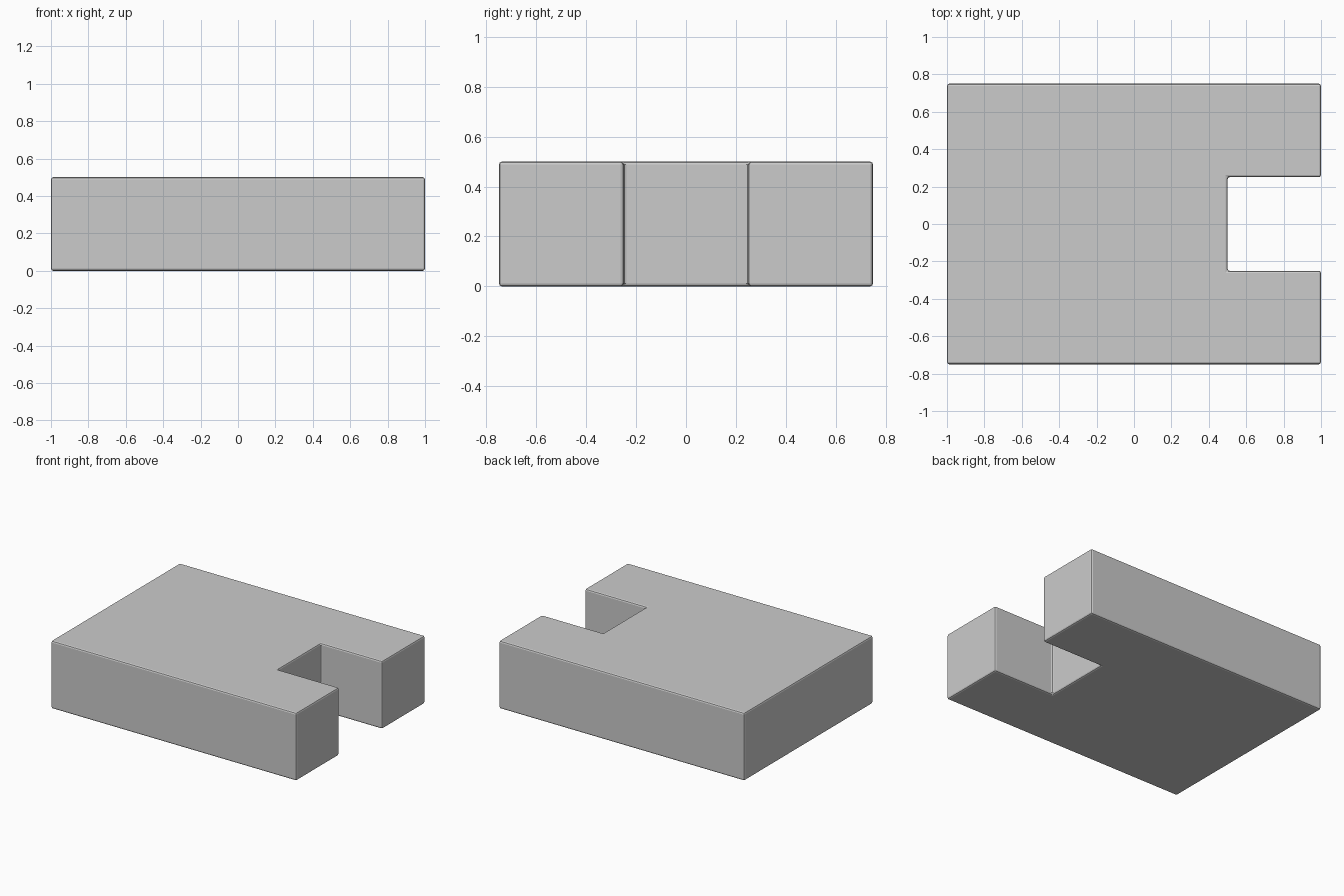
import bpy, bmesh

if "Cube" in bpy.data.objects:
    bpy.data.objects.remove(bpy.data.objects["Cube"])

# Notched block: U-shaped plan extruded upward
outline = [(-1, -0.75), (1, -0.75), (1, -0.25), (0.5, -0.25),
           (0.5, 0.25), (1, 0.25), (1, 0.75), (-1, 0.75)]
height = 0.5

bm = bmesh.new()
base = bm.faces.new([bm.verts.new((x, y, 0)) for x, y in outline])
top = bmesh.ops.extrude_face_region(bm, geom=[base])["geom"]
bmesh.ops.translate(bm, vec=(0, 0, height),
                    verts=[v for v in top if isinstance(v, bmesh.types.BMVert)])
bmesh.ops.recalc_face_normals(bm, faces=bm.faces)

mesh = bpy.data.meshes.new("notched_block")
bm.to_mesh(mesh)
bm.free()
block = bpy.data.objects.new("notched_block", mesh)
bpy.context.collection.objects.link(block)

# Fine rounding on every edge
bevel = block.modifiers.new("edge_rounding", 'BEVEL')
bevel.width = 0.012
bevel.segments = 2
bevel.limit_method = 'ANGLE'
